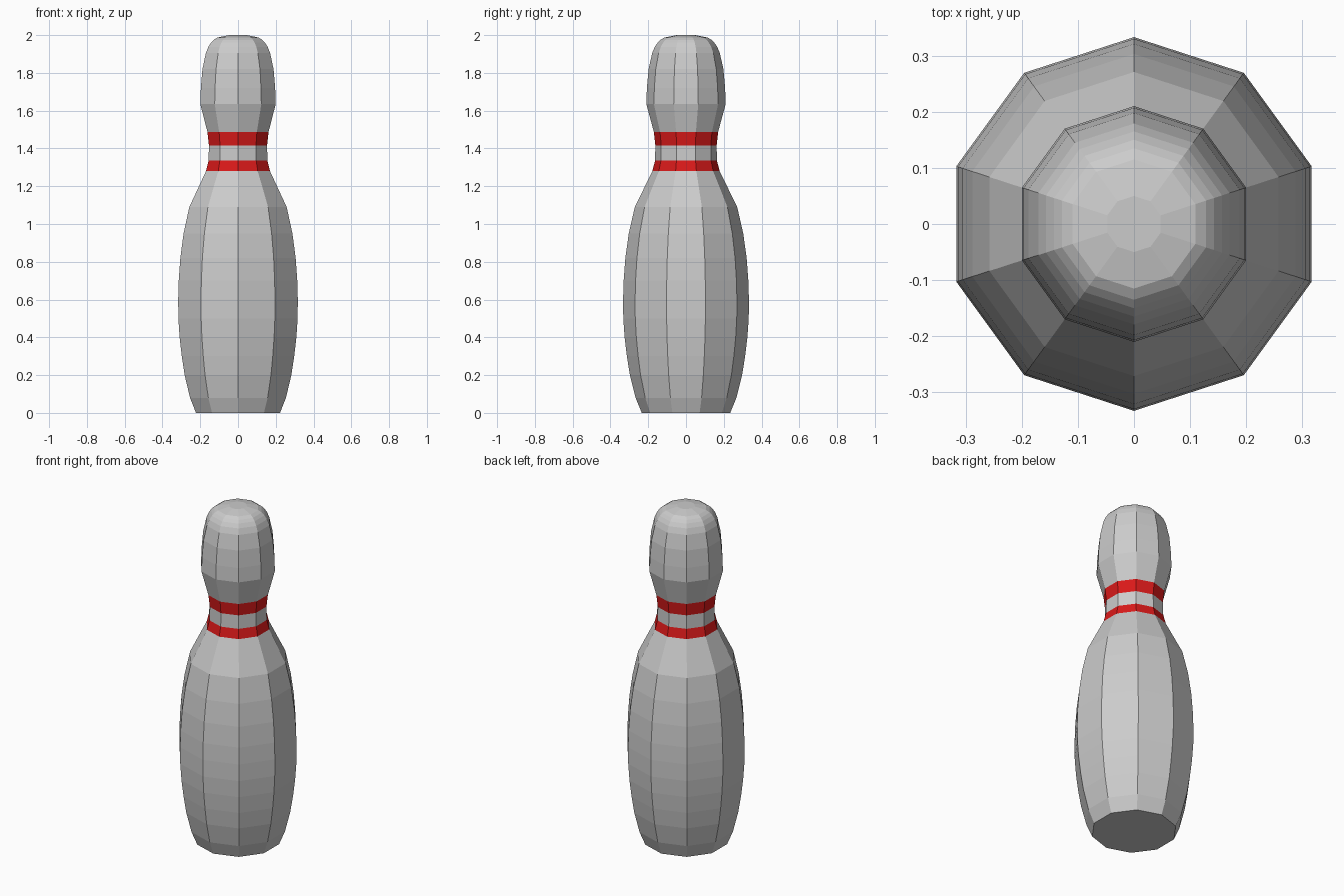
import bpy, bmesh, math

if "Cube" in bpy.data.objects:
    bpy.data.objects.remove(bpy.data.objects["Cube"])

SIDES = 10
red = bpy.data.materials.new("stripe_red")
red.diffuse_color = (0.7, 0.01, 0.01, 1)
red.use_nodes = True
red.node_tree.nodes["Principled BSDF"].inputs["Base Color"].default_value = red.diffuse_color


def lathe(name, profile, mat=None, cap_bottom=False, cap_top=False):
    """Spin (radius, z) points into a ten-sided shell with a corner facing front."""
    bm = bmesh.new()
    rings = []
    for r, z in profile:
        angles = [math.pi / 2 + math.tau * i / SIDES for i in range(SIDES)]
        rings.append([bm.verts.new((r * math.cos(a), r * math.sin(a), z)) for a in angles])
    for low, high in zip(rings, rings[1:]):
        for i in range(SIDES):
            j = (i + 1) % SIDES
            bm.faces.new((low[i], low[j], high[j], high[i]))
    if cap_bottom:
        bm.faces.new(rings[0][::-1])
    if cap_top:
        bm.faces.new(rings[-1])
    mesh = bpy.data.meshes.new(name)
    bm.to_mesh(mesh)
    bm.free()
    obj = bpy.data.objects.new(name, mesh)
    bpy.context.collection.objects.link(obj)
    if mat:
        mesh.materials.append(mat)


# Rings where the parts meet
shoulder, low_top = (0.178, 1.28), (0.164, 1.335)
high_bottom, high_top = (0.162, 1.415), (0.17, 1.487)

# Bulging belly
lathe("body", [(0.234, 0), (0.267, 0.08), (0.297, 0.2), (0.313, 0.3),
               (0.325, 0.4), (0.332, 0.5), (0.333, 0.6), (0.33, 0.7),
               (0.321, 0.82), (0.303, 0.95), (0.271, 1.09), shoulder],
      cap_bottom=True)

# Neck with its two stripes
lathe("lower_stripe", [shoulder, low_top], red)
lathe("neck", [low_top, high_bottom])
lathe("upper_stripe", [high_bottom, high_top], red)

# Rounded head
lathe("head", [high_top, (0.21, 1.635), (0.207, 1.72), (0.198, 1.82),
               (0.179, 1.905), (0.165, 1.938), (0.15, 1.96),
               (0.135, 1.975), (0.115, 1.987), (0.05, 2.0)],
      cap_top=True)
